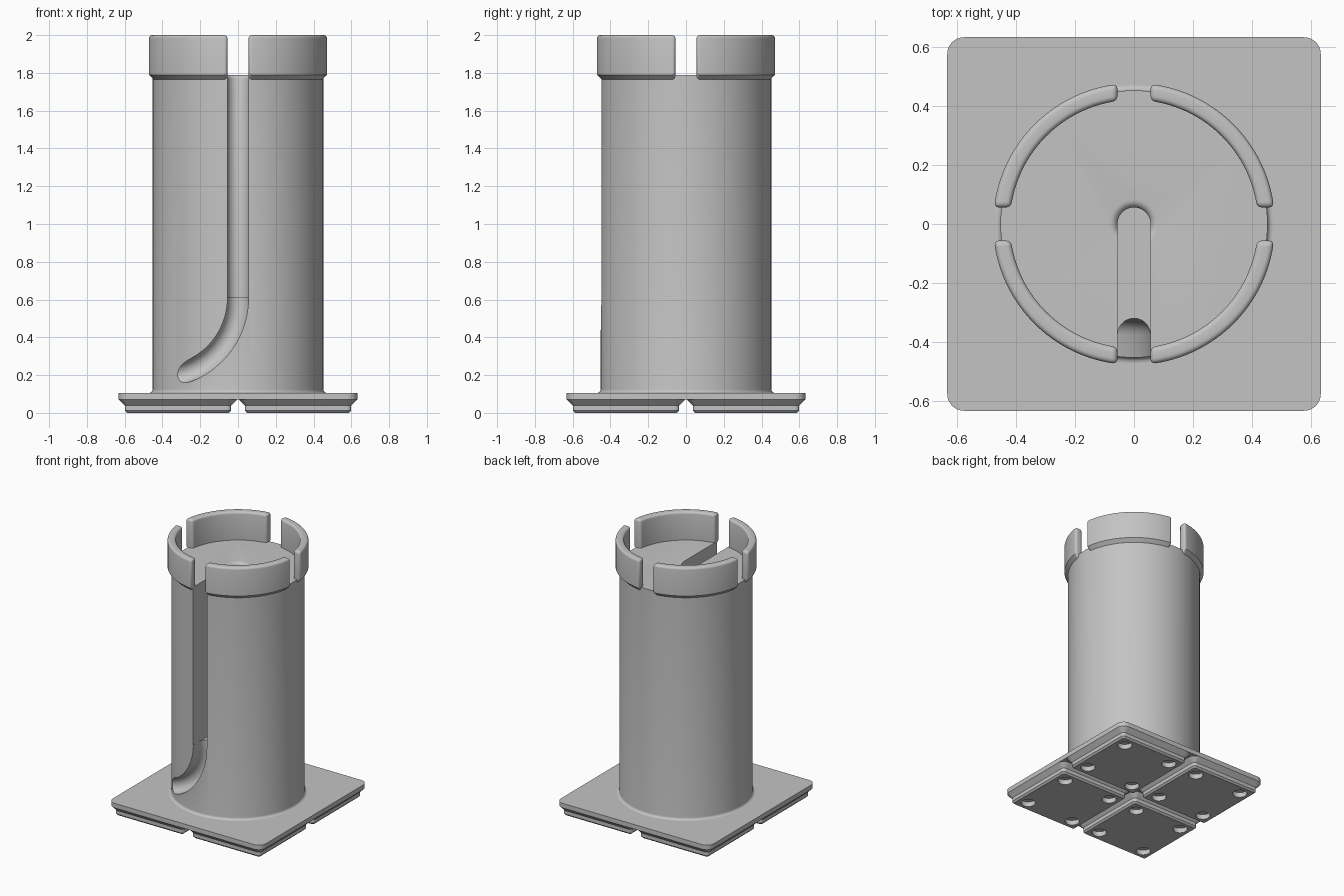
import bpy
import bmesh
from math import sin, cos, asin, pi

cube = bpy.data.objects.get("Cube")
if cube:
    bpy.data.objects.remove(cube, do_unlink=True)

GREY = (0.55, 0.55, 0.55, 1)
grey = bpy.data.materials.new("plain_grey")
grey.use_nodes = True
grey.diffuse_color = GREY
grey.node_tree.nodes["Principled BSDF"].inputs["Base Color"].default_value = GREY

MM = 0.01514         # one millimetre in model units
PITCH = 42 * MM      # spacing of the feet
BODY_R = 0.452
RIM_R, RIM_IN = 0.477, 0.42
FLOOR = 1.79         # top face of the column
PLATE_TOP = 7 * MM
SLOT = 0.056         # half width of the slot and rim gaps
BEND_Z, BEND_R, BEND_Y = 0.61, 0.42, -0.375


def circle(r, z, n=128, x=0, y=0):
    return [(x + r * cos(2 * pi * i / n), y + r * sin(2 * pi * i / n), z) for i in range(n)]


def rounded_square(half, r, z, x=0, y=0, n=8):
    points = []
    for corner, (sx, sy) in enumerate([(1, 1), (-1, 1), (-1, -1), (1, -1)]):
        for i in range(n + 1):
            a = (corner + i / n) * pi / 2
            points.append((x + sx * (half - r) + r * cos(a), y + sy * (half - r) + r * sin(a), z))
    return points


def solid(name, lofts):
    """Make one object from lists of matching closed rings, capped at both ends."""
    bm = bmesh.new()
    for rings in lofts:
        loops = [[bm.verts.new(p) for p in ring] for ring in rings]
        n = len(loops[0])
        for a, b in zip(loops, loops[1:]):
            for i in range(n):
                j = (i + 1) % n
                bm.faces.new((a[i], a[j], b[j], b[i]))
        bm.faces.new(loops[0])
        bm.faces.new(loops[-1])
    bmesh.ops.recalc_face_normals(bm, faces=bm.faces)
    mesh = bpy.data.meshes.new(name)
    bm.to_mesh(mesh)
    bm.free()
    mesh.materials.append(grey)
    obj = bpy.data.objects.new(name, mesh)
    bpy.context.collection.objects.link(obj)
    return obj


def activate(obj):
    bpy.ops.object.select_all(action="DESELECT")
    obj.select_set(True)
    bpy.context.view_layer.objects.active = obj


def cut(obj, cutter):
    mod = obj.modifiers.new("cut", "BOOLEAN")
    mod.operation = "DIFFERENCE"
    mod.solver = "EXACT"
    mod.object = cutter
    activate(obj)
    bpy.ops.object.modifier_apply(modifier=mod.name)
    bpy.data.objects.remove(cutter, do_unlink=True)


def smooth(obj):
    activate(obj)
    bpy.ops.object.shade_smooth_by_angle(angle=pi / 6)


# Base plate
plate_half = 41.75 * MM
base_plate = solid("base_plate", [[
    rounded_square(plate_half, 3.75 * MM, 4.75 * MM),
    rounded_square(plate_half, 3.75 * MM, PLATE_TOP)]])
smooth(base_plate)

# Four stepped feet with round corner pockets
FOOT = [(17.8, 0.8, 0), (18.6, 1.6, 0.8), (18.6, 1.6, 2.6), (20.75, 3.75, 4.75), (20.75, 3.75, 5)]
centres = [(sx * PITCH / 2, sy * PITCH / 2) for sx in (-1, 1) for sy in (-1, 1)]
feet = solid("feet", [
    [rounded_square(h * MM, r * MM, z * MM, x, y) for h, r, z in FOOT] for x, y in centres])
off = 13 * MM
pockets = solid("pocket_cutter", [
    [circle(3.25 * MM, z, 32, x + sx * off, y + sy * off) for z in (-0.05, 2.4 * MM)]
    for x, y in centres for sx in (-1, 1) for sy in (-1, 1)])
cut(feet, pockets)
smooth(feet)

# Column with a small fillet at its foot
fillet = 0.018
profile = [(BODY_R + fillet, PLATE_TOP - 0.01)]
for i in range(6):
    a = i / 5 * pi / 2
    profile.append((BODY_R + fillet * (1 - sin(a)), PLATE_TOP + fillet * (1 - cos(a))))
profile.append((BODY_R, FLOOR))
column = solid("column", [[circle(r, z) for r, z in profile]])

# Curved channel sweeping down and to the side, fading out of the wall
half = SLOT - 0.0004
section = [(-half, -0.6)]
section += [(-half * cos(i / 16 * pi), BEND_Y + half * sin(i / 16 * pi)) for i in range(17)]
section += [(half, -0.6)]
turns = [-0.05 + i / 40 * (pi / 2 + 0.05) for i in range(41)]
channel = solid("channel_cutter", [[
    [(-BEND_R + (BEND_R + u) * cos(t), y, BEND_Z - (BEND_R + u) * sin(t)) for u, y in section]
    for t in turns]])
cut(column, channel)

# Straight slot from the axis out through the front
outline = [(SLOT * cos(i / 24 * pi), SLOT * sin(i / 24 * pi)) for i in range(25)]
outline += [(-SLOT, -0.6), (SLOT, -0.6)]
slot = solid("slot_cutter", [[[(x, y, z) for x, y in outline] for z in (BEND_Z, 2.1)]])
cut(column, slot)

# Rounded lip where the slot meets the top
lip = 0.027
lip_rings = [circle(SLOT - 0.002, FLOOR - lip - 0.01, 64)]
for i in range(7):
    a = i / 6 * pi / 2
    lip_rings.append(circle(SLOT - 0.001 + lip * (1 - cos(a)), FLOOR - lip + lip * sin(a), 64))
lip_rings.append(circle(SLOT + lip, FLOOR + 0.05, 64))
cut(column, solid("lip_cutter", [lip_rings]))
smooth(column)

# Four raised rim segments with parallel-sided gaps and rounded edges
RIM = [(RIM_IN, FLOOR - RIM_R + RIM_IN), (RIM_R, FLOOR), (RIM_R, 2), (RIM_IN, 2)]
NAMES = ["rim_back_left", "rim_back_right", "rim_front_right", "rim_front_left"]
for quarter, name in enumerate(NAMES):
    rings = []
    for i in range(33):
        ring = []
        for r, z in RIM:
            gap = asin(SLOT / r)
            a = quarter * pi / 2 + gap + i / 32 * (pi / 2 - 2 * gap)
            ring.append((r * cos(a), r * sin(a), z))
        rings.append(ring)
    rim = solid(name, [rings])
    bevel = rim.modifiers.new("round", "BEVEL")
    bevel.width = 0.017
    bevel.segments = 4
    bevel.limit_method = "ANGLE"
    bevel.angle_limit = 0.9
    activate(rim)
    bpy.ops.object.modifier_apply(modifier=bevel.name)
    smooth(rim)
